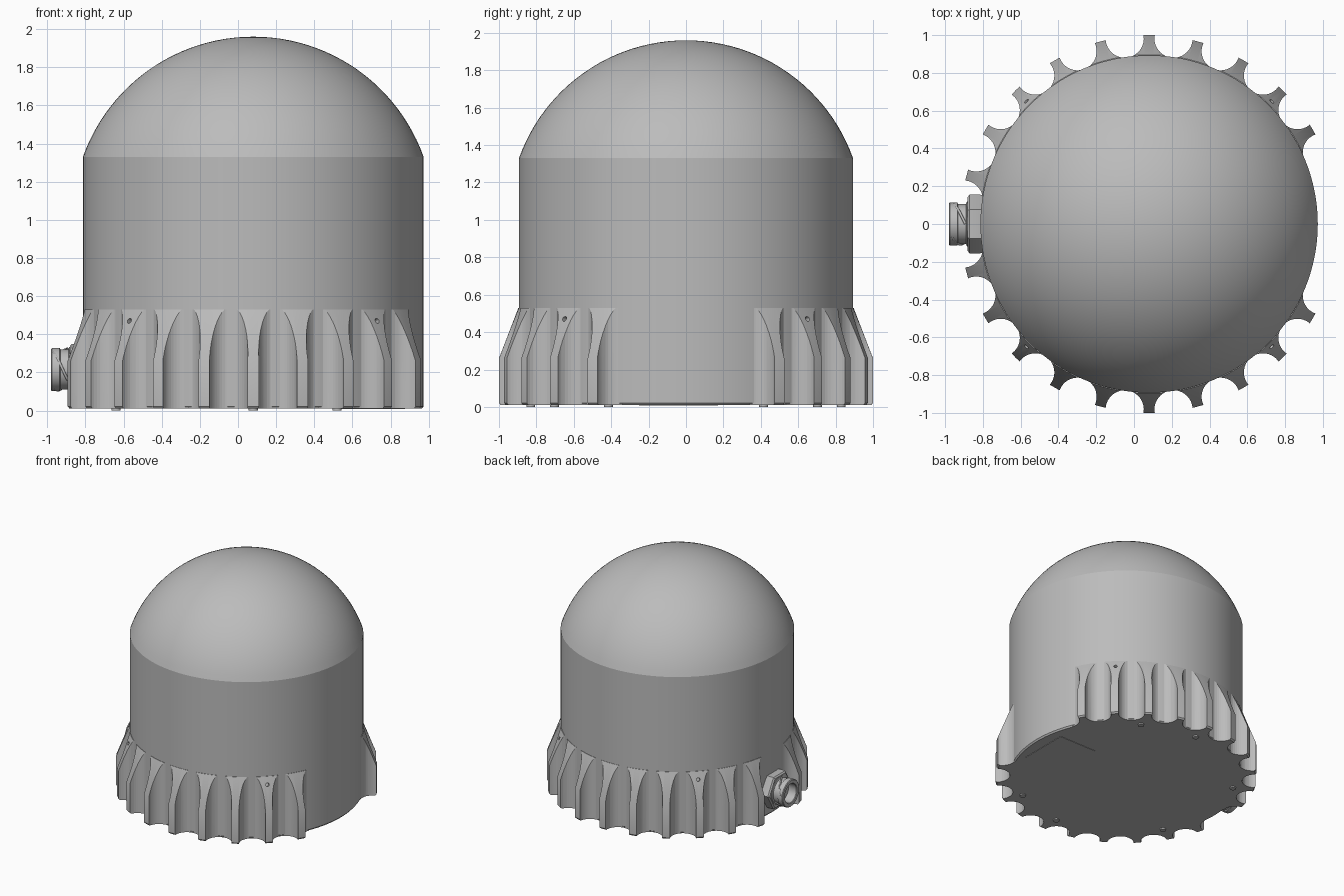
import bpy, bmesh, math
from mathutils import Matrix, Vector

if "Cube" in bpy.data.objects:
    bpy.data.objects.remove(bpy.data.objects["Cube"], do_unlink=True)

CX = 0.08          # axis of the round body
R = 0.893          # body radius
FLOOR = 0.01       # underside height
PLUG_Z = 0.215     # connector axis height

grey = bpy.data.materials.new("housing grey")
grey.use_nodes = True
grey.diffuse_color = (0.5, 0.5, 0.5, 1)
grey.node_tree.nodes["Principled BSDF"].inputs["Base Color"].default_value = (0.5, 0.5, 0.5, 1)


def finish(bm, name, loc=(CX, 0, 0), rot=(0, 0, 0)):
    """Turn a bmesh into a shaded object."""
    bmesh.ops.remove_doubles(bm, verts=bm.verts, dist=1e-5)
    bmesh.ops.recalc_face_normals(bm, faces=bm.faces)
    mesh = bpy.data.meshes.new(name)
    bm.to_mesh(mesh)
    bm.free()
    mesh.materials.append(grey)
    ob = bpy.data.objects.new(name, mesh)
    ob.location, ob.rotation_euler = loc, rot
    bpy.context.collection.objects.link(ob)
    return ob


def smooth(ob):
    bpy.ops.object.select_all(action="DESELECT")
    ob.select_set(True)
    bpy.context.view_layer.objects.active = ob
    bpy.ops.object.shade_smooth_by_angle(angle=math.radians(30))


def lathe(name, profile, steps=128, start=0, angle=2 * math.pi, closed=False, **place):
    """Spin an (r, z) profile round the z axis; closed profiles get end caps."""
    bm = bmesh.new()
    turn = Matrix.Rotation(start, 4, "Z")
    vs = [bm.verts.new(turn @ Vector((r, 0, z))) for r, z in profile]
    pairs = list(zip(vs, vs[1:])) + ([(vs[-1], vs[0])] if closed else [])
    edges = [bm.edges.new(p) for p in pairs]
    out = bmesh.ops.spin(bm, geom=vs + edges, cent=(0, 0, 0), axis=(0, 0, 1),
                         angle=angle, steps=steps)
    if closed:
        bm.faces.new(vs)
        last = [g for g in out["geom_last"] if isinstance(g, bmesh.types.BMEdge)]
        bmesh.ops.contextual_create(bm, geom=last)
    ob = finish(bm, name, **place)
    smooth(ob)
    return ob


def rod(bm, matrix, radius, depth, sides):
    bmesh.ops.create_cone(bm, cap_ends=True, segments=sides, radius1=radius,
                          radius2=radius, depth=depth, matrix=matrix)


def apply_all(ob):
    smooth(ob)
    for m in list(ob.modifiers):
        bpy.ops.object.modifier_apply(modifier=m.name)


def cut(ob, cutter):
    mod = ob.modifiers.new("cut", "BOOLEAN")
    mod.operation, mod.solver, mod.object = "DIFFERENCE", "EXACT", cutter
    cutter.hide_render = True


# Cylinder body and domed cover
lathe("body", [(0, FLOOR), (R - 0.01, FLOOR), (R, FLOOR + 0.012), (R, 1.33), (0, 1.33)])
rise = 1.96 - 1.33
ball = (R * R + rise * rise) / (2 * rise)
span = math.asin(R / ball)
lathe("dome", [(ball * math.sin(span * i / 24), 1.96 - ball + ball * math.cos(span * i / 24))
               for i in range(25)])

# Scalloped cooling fins: tapered collar on one side, cut, then mirrored
collar = [(0.87, FLOOR), (0.99, FLOOR), (1.0, FLOOR + 0.012), (1.0, 0.26),
          (0.896, 0.53), (0.87, 0.53)]
fins = lathe("cooling_fins", collar, steps=100, start=math.radians(22.5),
             angle=math.radians(150), closed=True)
bm = bmesh.new()
for i in range(11):
    a = math.radians(22.5 + 15 * i)
    spot = Matrix.Translation((0.99 * math.cos(a), 0.99 * math.sin(a), 0.3))
    rod(bm, spot @ Matrix.Rotation(a, 4, "Z"), 0.101, 1, 40)
# small screw holes in two of the fins
for a in (math.radians(45), math.radians(135)):
    slope = Vector((0.27 * math.cos(a), 0.27 * math.sin(a), 0.105))
    spot = Matrix.Translation((0.918 * math.cos(a), 0.918 * math.sin(a), 0.47))
    rod(bm, spot @ slope.to_track_quat("Z", "Y").to_matrix().to_4x4(), 0.014, 0.05, 16)
cutter = finish(bm, "fin_cutter")
cut(fins, cutter)
mirror = fins.modifiers.new("mirror", "MIRROR")
mirror.use_axis = (False, True, False)
apply_all(fins)
smooth(fins)
bpy.data.objects.remove(cutter, do_unlink=True)

# Screw heads under the base
bm = bmesh.new()
for deg in (58, 90, 150):
    for side in (1, -1):
        a = math.radians(deg * side)
        rod(bm, Matrix.Translation((0.83 * math.cos(a), 0.83 * math.sin(a), 0.01)), 0.024, 0.02, 20)
smooth(finish(bm, "base_screws"))

# Thin label plate under the base
bm = bmesh.new()
bmesh.ops.create_cube(bm, size=1, matrix=Matrix.Translation((0.62, -0.04, FLOOR))
                      @ Matrix.Diagonal((0.35, 0.42, 0.006, 1)))
finish(bm, "base_plate")

# Side connector: local z points outward along -x
out = dict(rot=(0, -math.pi / 2, 0), loc=(CX - R, 0, PLUG_Z))
lathe("connector_nut", [(0, -0.03), (0.145, -0.03), (0.155, 0), (0.155, 0.058),
                        (0.142, 0.068), (0, 0.068)], steps=6,
      start=math.pi / 6, **out)
lathe("connector_barrel", [(0.118, 0.06), (0.118, 0.072), (0.105, 0.076), (0.105, 0.118),
                           (0.113, 0.122), (0.113, 0.162), (0.108, 0.167), (0.082, 0.167),
                           (0.078, 0.162), (0.078, 0.09), (0, 0.09)], steps=48, **out)

# Spiral locking ridges round the barrel
curve = bpy.data.curves.new("locking_ridges", "CURVE")
curve.dimensions, curve.bevel_depth, curve.bevel_resolution = "3D", 0.007, 2
for k in range(3):
    line = curve.splines.new("POLY")
    line.points.add(12)
    for i, p in enumerate(line.points):
        a = 2 * math.pi * k / 3 + math.radians(7 * i)
        p.co = (0.108 * math.cos(a), 0.108 * math.sin(a), 0.08 + 0.006 * i, 1)
curve.materials.append(grey)
ridges = bpy.data.objects.new("locking_ridges", curve)
ridges.location, ridges.rotation_euler = out["loc"], out["rot"]
bpy.context.collection.objects.link(ridges)
